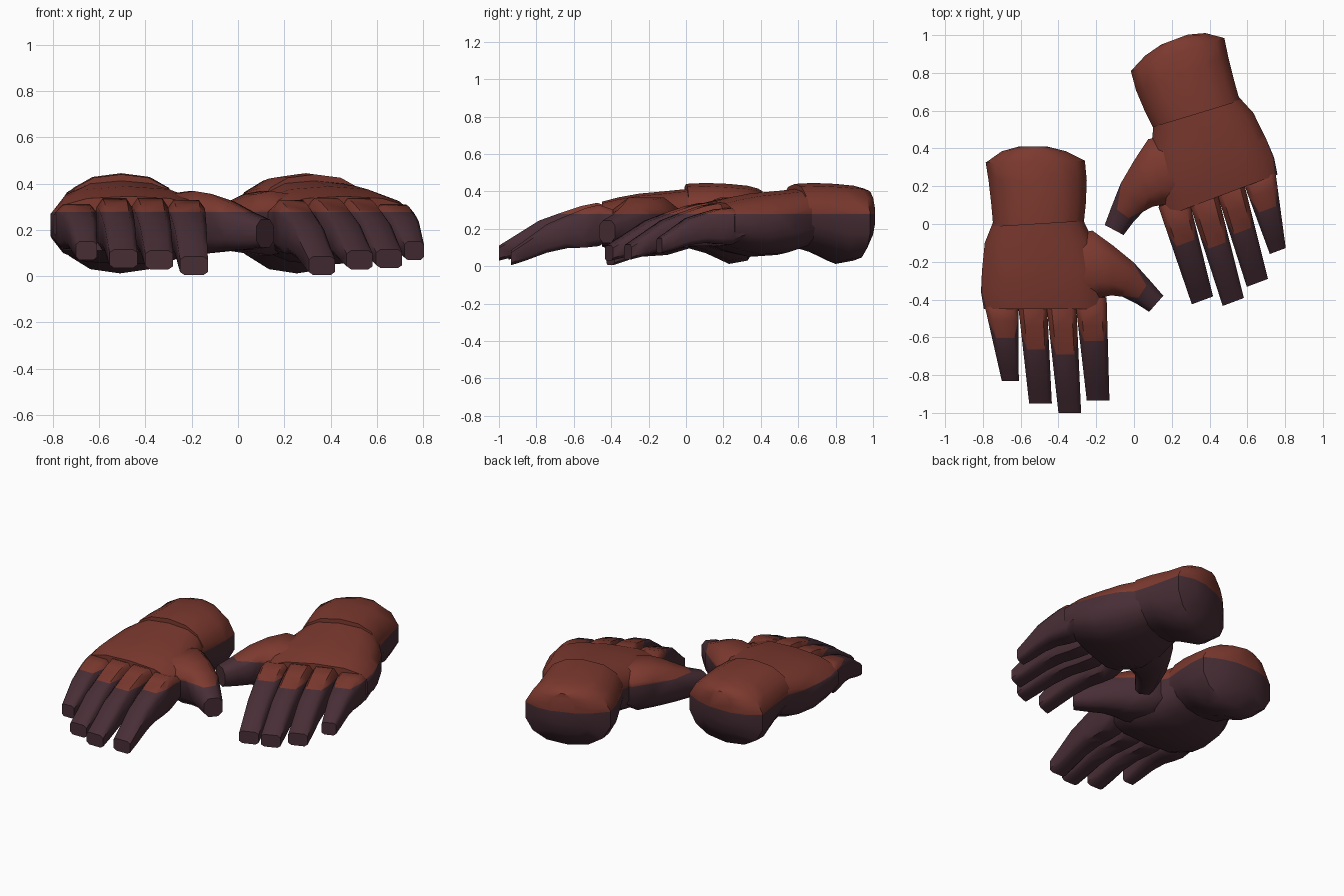
import bpy, bmesh, math
from mathutils import Matrix, Vector

if "Cube" in bpy.data.objects:
    bpy.data.objects.remove(bpy.data.objects["Cube"])

SPLIT = 0.278  # height where brown leather meets dark lining


def material(name, rgb):
    m = bpy.data.materials.new(name)
    m.diffuse_color = (*rgb, 1)
    m.use_nodes = True
    m.node_tree.nodes["Principled BSDF"].inputs["Base Color"].default_value = m.diffuse_color
    return m


BROWN = material("red_brown_leather", (0.20, 0.041, 0.028))
DARK = material("dark_plum_lining", (0.064, 0.027, 0.036))


def ring(sec, n, power):
    """Rounded-box section from edge A to edge B, between two heights."""
    ax, ay, bx, by, top, bot = sec
    angs = [2 * math.pi * (i + 0.5) / n for i in range(n)]
    f = lambda v: math.copysign(abs(v) ** (2 / power), v)
    us = [f(math.cos(a)) for a in angs]
    vs = [f(math.sin(a)) for a in angs]
    mu, mv = max(us), max(vs)
    pts = []
    for u, v in zip(us, vs):
        k = 0.5 + 0.5 * u / mu
        h = 0.5 + 0.5 * v / mv
        pts.append(Vector((ax + (bx - ax) * k, ay + (by - ay) * k, bot + (top - bot) * h)))
    return pts


def loft(name, secs, n, power, xform):
    """Skin the sections, cut at the colour line, and colour by height."""
    bm = bmesh.new()
    rings = [[bm.verts.new(xform @ p) for p in ring(s, n, power)] for s in secs]
    for r, q in zip(rings, rings[1:]):
        for i in range(n):
            j = (i + 1) % n
            bm.faces.new((r[i], r[j], q[j], q[i]))
    bm.faces.new(rings[0])
    bm.faces.new(rings[-1])
    bmesh.ops.bisect_plane(bm, geom=bm.verts[:] + bm.edges[:] + bm.faces[:],
                           plane_co=(0, 0, SPLIT), plane_no=(0, 0, 1))
    bmesh.ops.recalc_face_normals(bm, faces=bm.faces[:])
    for f in bm.faces:
        f.smooth = True
        f.material_index = 0 if f.calc_center_median().z > SPLIT else 1
    for e in bm.edges:
        if len(e.link_faces) == 2 and e.calc_face_angle(0) > math.radians(50):
            e.smooth = False
    me = bpy.data.meshes.new(name)
    bm.to_mesh(me)
    bm.free()
    me.materials.append(BROWN)
    me.materials.append(DARK)
    ob = bpy.data.objects.new(name, me)
    bpy.context.collection.objects.link(ob)


# Sections: edge A x, y, edge B x, y, top z, bottom z
CUFF = [(-0.745, -0.015, -0.265, 0.015, 0.44, 0.10),
        (-0.755, 0.10, -0.255, 0.11, 0.445, 0.07),
        (-0.77, 0.23, -0.25, 0.23, 0.44, 0.012),
        (-0.785, 0.325, -0.26, 0.335, 0.43, 0.03),
        (-0.70, 0.385, -0.36, 0.385, 0.415, 0.12),
        (-0.61, 0.41, -0.46, 0.41, 0.40, 0.20)]
PALM = [(-0.73, 0.06, -0.28, 0.06, 0.415, 0.11),
        (-0.75, 0.0, -0.26, 0.0, 0.412, 0.09),
        (-0.79, -0.10, -0.21, -0.10, 0.402, 0.06),
        (-0.805, -0.25, -0.15, -0.25, 0.388, 0.05),
        (-0.81, -0.36, -0.15, -0.36, 0.368, 0.075),
        (-0.795, -0.45, -0.15, -0.45, 0.345, 0.105)]
THUMB = [(-0.36, -0.06, -0.30, -0.38, 0.35, 0.12),
         (-0.22, -0.035, -0.18, -0.39, 0.368, 0.09),
         (-0.11, -0.115, -0.12, -0.378, 0.355, 0.10),
         (0.0, -0.205, -0.06, -0.385, 0.322, 0.11),
         (0.09, -0.305, 0.01, -0.42, 0.275, 0.115),
         (0.155, -0.38, 0.08, -0.465, 0.245, 0.125)]
# Fingers: root x pair, tip x pair, tip y, root drop, tip lift
FINGERS = {"little_finger": (-0.80, -0.612, -0.70, -0.61, -0.83, -0.04, 0.045),
           "ring_finger": (-0.618, -0.462, -0.555, -0.435, -0.95, -0.005, 0.01),
           "middle_finger": (-0.468, -0.307, -0.40, -0.28, -1.0, 0.0, 0.005),
           "index_finger": (-0.313, -0.145, -0.25, -0.13, -0.935, -0.008, -0.02)}
# Shared finger profile: fraction of length, top z, bottom z
CURL = [(0, 0.31, 0.15), (0.14, 0.338, 0.11), (0.28, 0.32, 0.105),
        (0.45, 0.285, 0.105), (0.65, 0.24, 0.085), (0.87, 0.155, 0.045), (1, 0.105, 0.025)]


def finger(a0, b0, a1, b1, tip, drop, lift):
    secs = []
    for t, top, bot in CURL:
        y = -0.39 + (tip + 0.39) * t
        d = drop * (1 - t) + lift * t
        secs.append((a0 + (a1 - a0) * t, y, b0 + (b1 - b0) * t, y,
                     top + d, bot + lift * t))
    return secs


def glove(side, xform):
    loft(side + "_cuff", CUFF, 14, 2.3, xform)
    loft(side + "_palm", PALM, 14, 2.7, xform)
    loft(side + "_thumb", THUMB, 8, 2.8, xform)
    for name, spec in FINGERS.items():
        loft(side + "_" + name, finger(*spec), 8, 4.5, xform)


# One glove as drawn, the other mirrored, turned and shifted back
glove("left", Matrix.Identity(4))
glove("right", Matrix.Translation((-0.143, 0.405, 0))
      @ Matrix.Rotation(math.radians(20.5), 4, 'Z')
      @ Matrix.Scale(-1, 4, (1, 0, 0)))
